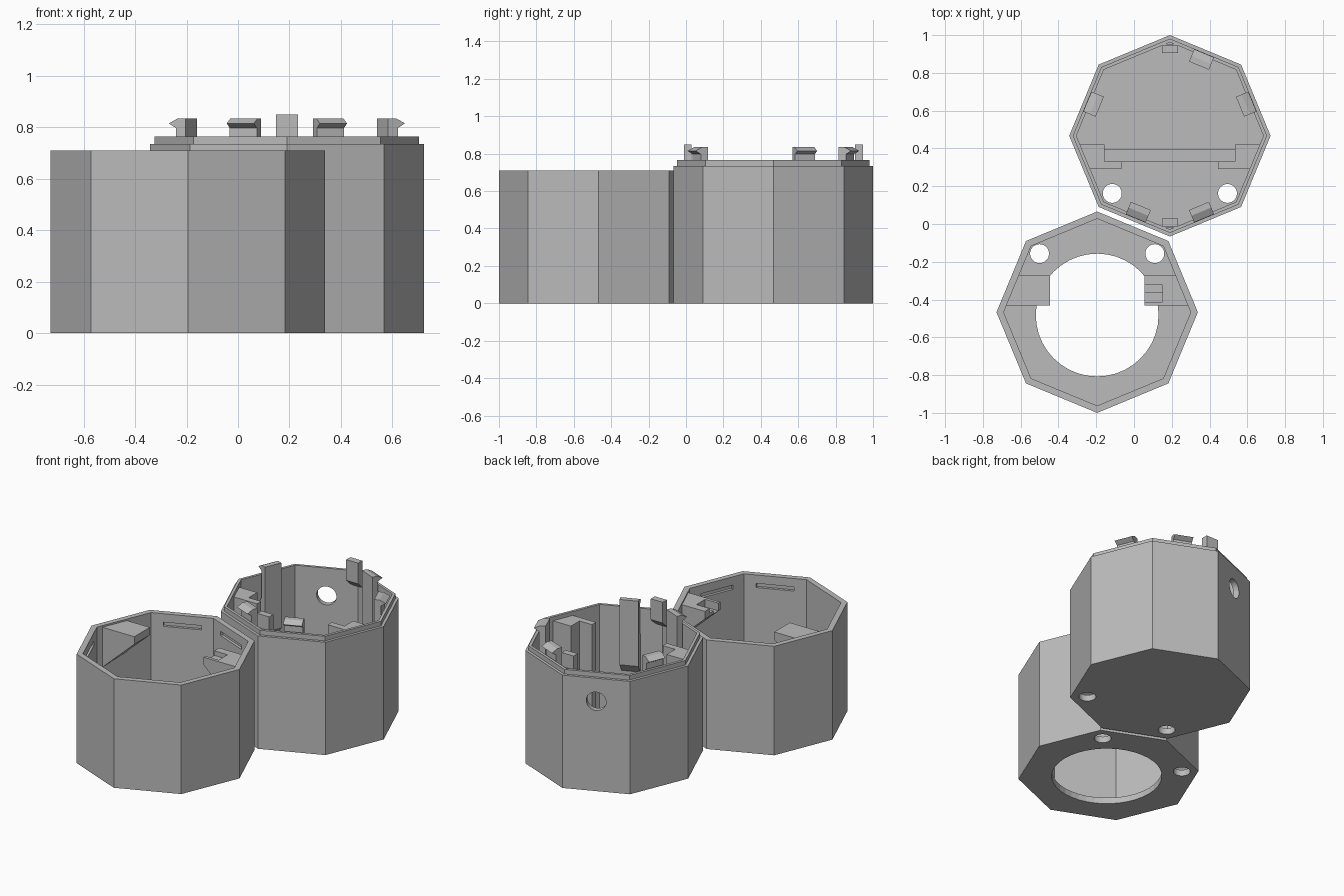
import bpy, bmesh, math
from mathutils import Matrix, Vector

if "Cube" in bpy.data.objects:
    bpy.data.objects.remove(bpy.data.objects["Cube"], do_unlink=True)

grey = bpy.data.materials.new("plain grey")
grey.use_nodes = True
grey.diffuse_color = (0.5, 0.5, 0.5, 1)
grey.node_tree.nodes["Principled BSDF"].inputs["Base Color"].default_value = (0.5, 0.5, 0.5, 1)

OUTER, INNER, FLOOR = 0.533, 0.495, 0.04
COVER = Vector((-0.195, -0.467, 0))   # open ring half
BASE = Vector((0.19, 0.467, 0))       # half with the clips
COVER_TOP, BASE_TOP, LIP_TOP = 0.71, 0.735, 0.765


def finish(name, bm, matrix):
    bmesh.ops.recalc_face_normals(bm, faces=bm.faces)
    mesh = bpy.data.meshes.new(name)
    bm.transform(matrix)
    bm.to_mesh(mesh)
    bm.free()
    mesh.materials.append(grey)
    ob = bpy.data.objects.new(name, mesh)
    bpy.context.collection.objects.link(ob)
    return ob


def lathe(name, profile, place, sides=8):
    """Revolve (radius, z) points, closing both ends with flat caps."""
    bm = bmesh.new()
    rings = []
    for r, z in profile:
        turns = [math.tau * i / sides for i in range(sides)]
        rings.append([bm.verts.new((r * math.cos(a), r * math.sin(a), z)) for a in turns])
    for low, high in zip(rings, rings[1:]):
        for i in range(sides):
            j = (i + 1) % sides
            bm.faces.new((low[i], low[j], high[j], high[i]))
    bm.faces.new(rings[0])
    bm.faces.new(rings[-1])
    return finish(name, bm, place)


def extrude(name, profile, v0, v1, place):
    """Extrude (x, z) points along y from v0 to v1."""
    bm = bmesh.new()
    a, b = [[bm.verts.new((u, v, z)) for u, z in profile] for v in (v0, v1)]
    bm.faces.new(a)
    bm.faces.new(b)
    for i in range(len(a)):
        j = (i + 1) % len(a)
        bm.faces.new((a[i], a[j], b[j], b[i]))
    return finish(name, bm, place)


def box(name, x, y, z, place):
    return extrude(name, [(x[0], z[0]), (x[1], z[0]), (x[1], z[1]), (x[0], z[1])], *y, place)


def combine(ob, cutter, operation="DIFFERENCE"):
    """Bake a boolean into the object and drop the helper."""
    mod = ob.modifiers.new("cut", "BOOLEAN")
    mod.operation, mod.object, mod.solver = operation, cutter, "EXACT"
    graph = bpy.context.evaluated_depsgraph_get()
    mesh = bpy.data.meshes.new_from_object(ob.evaluated_get(graph))
    ob.modifiers.clear()
    ob.data = mesh
    bpy.data.objects.remove(cutter, do_unlink=True)


def at(centre, angle=0, flip=1):
    return (Matrix.Translation(centre) @ Matrix.Rotation(math.radians(angle), 4, "Z")
            @ Matrix.Diagonal((flip, 1, 1, 1)))


def drill(ob, x, y, radius, centre):
    combine(ob, lathe("drill", [(radius, -0.1), (radius, 0.1)],
                      at(centre + Vector((x, y, 0))), 40))


def trim(ob, centre):
    """Keep only what lies inside the shell, with a little overlap into the wall."""
    keep = INNER + 0.01
    combine(ob, lathe("keep", [(keep, 0.01), (keep, 1)], at(centre)), "INTERSECT")


# Shell of the open ring half
cover = lathe("cover_shell", [(OUTER, 0), (OUTER, COVER_TOP), (INNER, COVER_TOP),
                              (INNER, FLOOR)], at(COVER))
drill(cover, 0, -0.015, 0.325, COVER)
for side in (-1, 1):
    drill(cover, side * 0.305, 0.31, 0.05, COVER)

# Latch slots in its inner walls
for angle in (67.5, 112.5, 202.5, 292.5, 337.5):
    combine(cover, box("slot", (0.44, 0.475), (-0.115, 0.115), (0.628, 0.655), at(COVER, angle)))

# Notched brackets on both sides of the ring half
for side, label in ((1, "left"), (-1, "right")):
    spot = at(COVER, 0, side)
    bracket = extrude("cover_bracket_" + label, [(0.25, 0.70), (0.25, 0.65), (0.49, 0.43),
                                                 (0.52, 0.43), (0.52, 0.70)], 0.035, 0.195, spot)
    combine(bracket, box("notch", (0.2, 0.345), (0.055, 0.145), (0.67, 0.8), spot))
    combine(bracket, box("notch_step", (0.2, 0.345), (0.055, 0.105), (0.65, 0.8), spot))
    trim(bracket, COVER)

# Shell of the clip half, with a stepped lip
base = lathe("base_shell", [(OUTER, 0), (OUTER, BASE_TOP), (0.514, BASE_TOP), (0.514, LIP_TOP),
                            (INNER, LIP_TOP), (INNER, FLOOR)], at(BASE))
for side in (-1, 1):
    drill(base, side * 0.305, -0.305, 0.05, BASE)

# Round port through one back wall
port = (at(BASE, 112.5) @ Matrix.Translation((0.47, 0, 0.585)) @ Matrix.Rotation(math.pi / 2, 4, "Y"))
combine(base, lathe("port", [(0.06, -0.1), (0.06, 0.1)], port, 40))

# Snap clips: long arms with a hooked top and a sloping foot
clip = [(0.465, 0.34), (0.402, 0.41), (0.402, 0.835), (0.435, 0.835), (0.473, 0.815),
        (0.443, 0.797), (0.443, 0.62), (0.465, 0.58)]
for i, angle in enumerate((22.5, 67.5, 157.5, 247.5, 292.5)):
    extrude("snap_clip_%d" % (i + 1), clip, -0.057, 0.057, at(BASE, angle))

# Alignment tabs in the front and back corners
tab = [(0.485, 0.67), (0.437, 0.715), (0.437, 0.85), (0.479, 0.85), (0.479, 0.76), (0.485, 0.76)]
for angle, label in ((90, "back"), (270, "front")):
    extrude("alignment_tab_" + label, tab, -0.043, 0.043, at(BASE, angle))

# Tall board holders and the rail between them
for side, label in ((1, "left"), (-1, "right")):
    spot = at(BASE, 0, side)
    for part, x, y in (("post", 0.345, (-0.14, -0.047)), ("jaw", 0.255, (-0.177, -0.135))):
        holder = box("board_%s_%s" % (part, label), (x, 0.6), y, (0.02, 0.74), spot)
        trim(holder, BASE)
box("board_rail", (-0.346, 0.346), (-0.137, -0.07), (0.03, 0.06), at(BASE))
